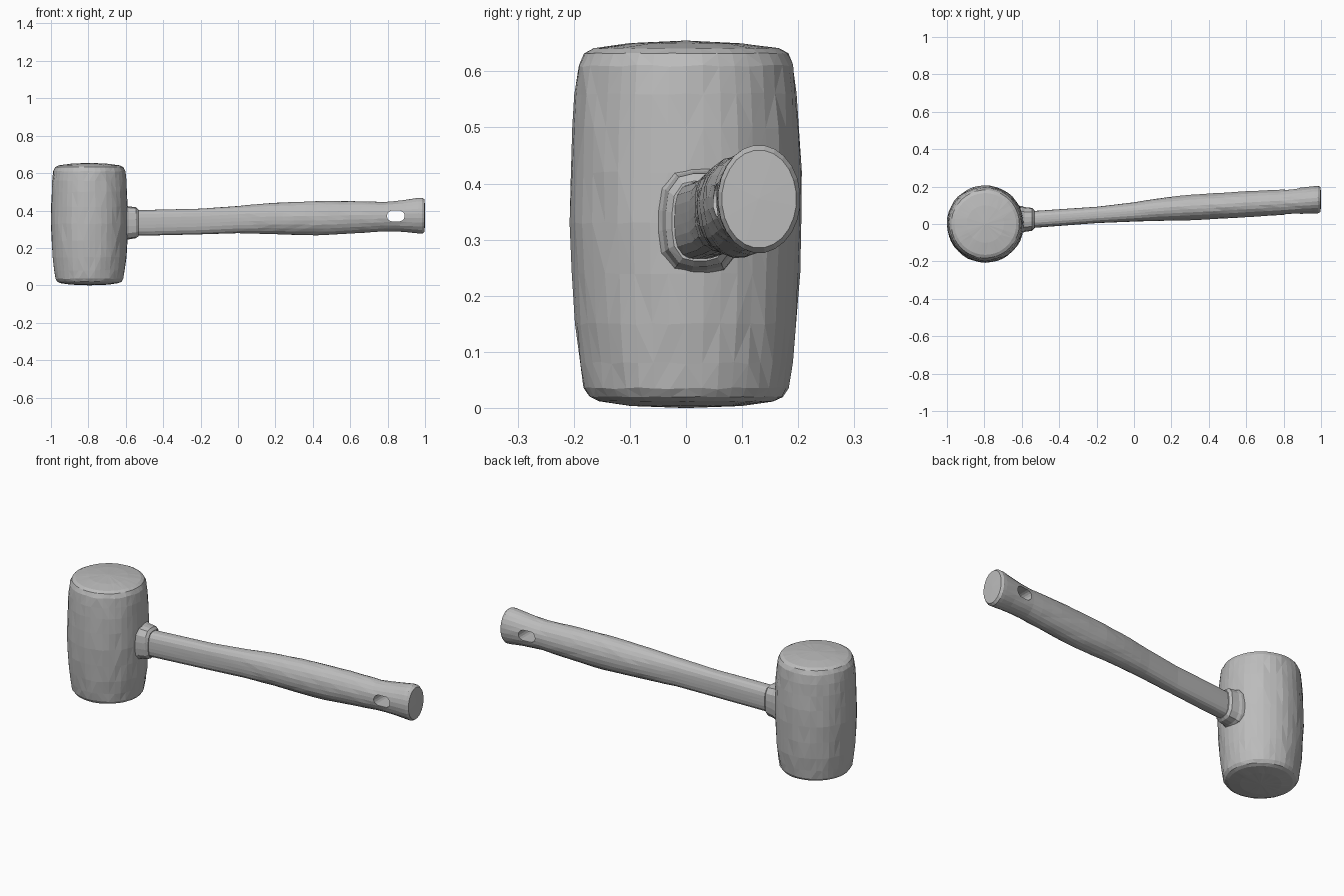
import bpy, bmesh, math, random
from mathutils import Vector

if "Cube" in bpy.data.objects:
    bpy.data.objects.remove(bpy.data.objects["Cube"])

random.seed(4)

rubber = bpy.data.materials.new("plain grey")
rubber.diffuse_color = (0.5, 0.5, 0.5, 1)
rubber.use_nodes = True
rubber.node_tree.nodes["Principled BSDF"].inputs["Base Color"].default_value = rubber.diffuse_color


def lerp_table(table, t):
    """Linear interpolation of rows (t, a, b, ...)."""
    for p, q in zip(table, table[1:]):
        if t <= q[0]:
            f = max(0, (t - p[0]) / (q[0] - p[0]))
            return [a + (b - a) * f for a, b in zip(p[1:], q[1:])]
    return list(table[-1][1:])


def loft(name, rings, start=None, end=None):
    """Skin closed rings, closing the ends with a centre point."""
    bm = bmesh.new()
    rows = [[bm.verts.new(p) for p in ring] for ring in rings]
    n = len(rows[0])
    for a, b in zip(rows, rows[1:]):
        for i in range(n):
            j = (i + 1) % n
            bm.faces.new((a[i], a[j], b[j], b[i]))
    for row, tip in ((rows[0], start), (rows[-1], end)):
        c = sum((v.co for v in row), Vector()) / n
        v = bm.verts.new(tip or c)
        for i in range(n):
            bm.faces.new((row[i], row[(i + 1) % n], v))
    bmesh.ops.triangulate(bm, faces=bm.faces)
    bmesh.ops.recalc_face_normals(bm, faces=bm.faces)
    mesh = bpy.data.meshes.new(name)
    bm.to_mesh(mesh)
    bm.free()
    mesh.materials.append(rubber)
    obj = bpy.data.objects.new(name, mesh)
    bpy.context.collection.objects.link(obj)
    return obj


def section(x, y0, y1, z0, z1, power, n, jitter=0.0):
    """Rounded-square section across the handle at x."""
    ring = []
    for i in range(n):
        a = math.tau * (i + 0.5) / n
        c, s = math.cos(a), math.sin(a)
        r = (abs(c) ** power + abs(s) ** power) ** (-1 / power)
        r *= 1 + random.uniform(-jitter, jitter)
        ring.append(Vector((x, (y0 + y1) / 2 + r * c * (y1 - y0) / 2,
                            (z0 + z1) / 2 + r * s * (z1 - z0) / 2)))
    return ring


# Barrel-shaped head with slightly uneven surface and domed striking faces
profile = [(0.004, 0.10), (0.012, 0.155), (0.02, 0.172), (0.035, 0.182),
           (0.08, 0.189), (0.15, 0.197), (0.24, 0.203), (0.33, 0.206),
           (0.42, 0.205), (0.50, 0.202), (0.56, 0.198), (0.61, 0.192),
           (0.632, 0.182), (0.641, 0.165), (0.65, 0.10)]
head_rings = []
for z, r in profile:
    rough = 0.002 if 0.03 < z < 0.62 else 0.0006
    ring = []
    for i in range(40):
        a = math.tau * i / 40
        rr = r + random.uniform(-rough, rough)
        ring.append(Vector((-0.795 + rr * math.cos(a), rr * math.sin(a),
                            z + random.uniform(-rough, rough))))
    head_rings.append(ring)
loft("mallet_head", head_rings, Vector((-0.795, 0, 0)), Vector((-0.795, 0, 0.655)))

# Chamfered collar where the handle enters the head
loft("collar", [section(x, *box, 3.2, 16, 0.006) for x, *box in (
    (-0.66, -0.055, 0.100, 0.235, 0.430),
    (-0.598, -0.050, 0.095, 0.240, 0.428),
    (-0.585, -0.042, 0.090, 0.246, 0.422),
    (-0.545, -0.036, 0.086, 0.252, 0.418),
    (-0.533, -0.025, 0.075, 0.262, 0.405))])

# Bowed handle: x, y range, z range, squareness
stations = [(-0.62, -0.025, 0.070, 0.265, 0.400, 3.0),
            (-0.53, -0.020, 0.070, 0.265, 0.402, 3.0),
            (-0.20, 0.005, 0.092, 0.273, 0.410, 3.0),
            (0.00, 0.013, 0.116, 0.279, 0.424, 2.6),
            (0.15, 0.017, 0.140, 0.275, 0.438, 2.1),
            (0.30, 0.020, 0.157, 0.270, 0.446, 2.0),
            (0.45, 0.027, 0.166, 0.267, 0.451, 2.0),
            (0.60, 0.036, 0.175, 0.276, 0.451, 2.0),
            (0.80, 0.048, 0.185, 0.290, 0.445, 2.0),
            (0.90, 0.054, 0.195, 0.284, 0.459, 2.0),
            (0.965, 0.056, 0.203, 0.277, 0.469, 2.0),
            (0.985, 0.057, 0.204, 0.276, 0.469, 2.0),
            (0.998, 0.064, 0.197, 0.285, 0.460, 2.0)]
xs = [-0.62, -0.53, -0.42, -0.31, -0.20, -0.1] + [0.06 * i for i in range(16)]
xs += [0.965, 0.985, 0.998]
handle = loft("handle", [
    section(x, *lerp_table(stations, x), 24, 0.014 if 0 < x < 0.9 else 0.004)
    for x in xs], None, Vector((1.0, 0.130, 0.373)))

# Hanging slot cut through the grip
slot = []
for y in (-0.1, 0.35):
    ring = []
    for i in range(16):
        a = math.tau * (i + 0.5) / 16
        cx = 0.861 if math.cos(a) > 0 else 0.826
        ring.append(Vector((cx + 0.030 * math.cos(a), y, 0.371 + 0.029 * math.sin(a))))
    slot.append(ring)
cutter = loft("slot_cutter", slot)
cutter.hide_render = True
cut = handle.modifiers.new("slot", 'BOOLEAN')
cut.operation = 'DIFFERENCE'
cut.solver = 'EXACT'
cut.object = cutter
graph = bpy.context.evaluated_depsgraph_get()
handle_mesh = bpy.data.meshes.new_from_object(handle.evaluated_get(graph))
handle.modifiers.clear()
handle.data = handle_mesh
bpy.data.objects.remove(cutter)
